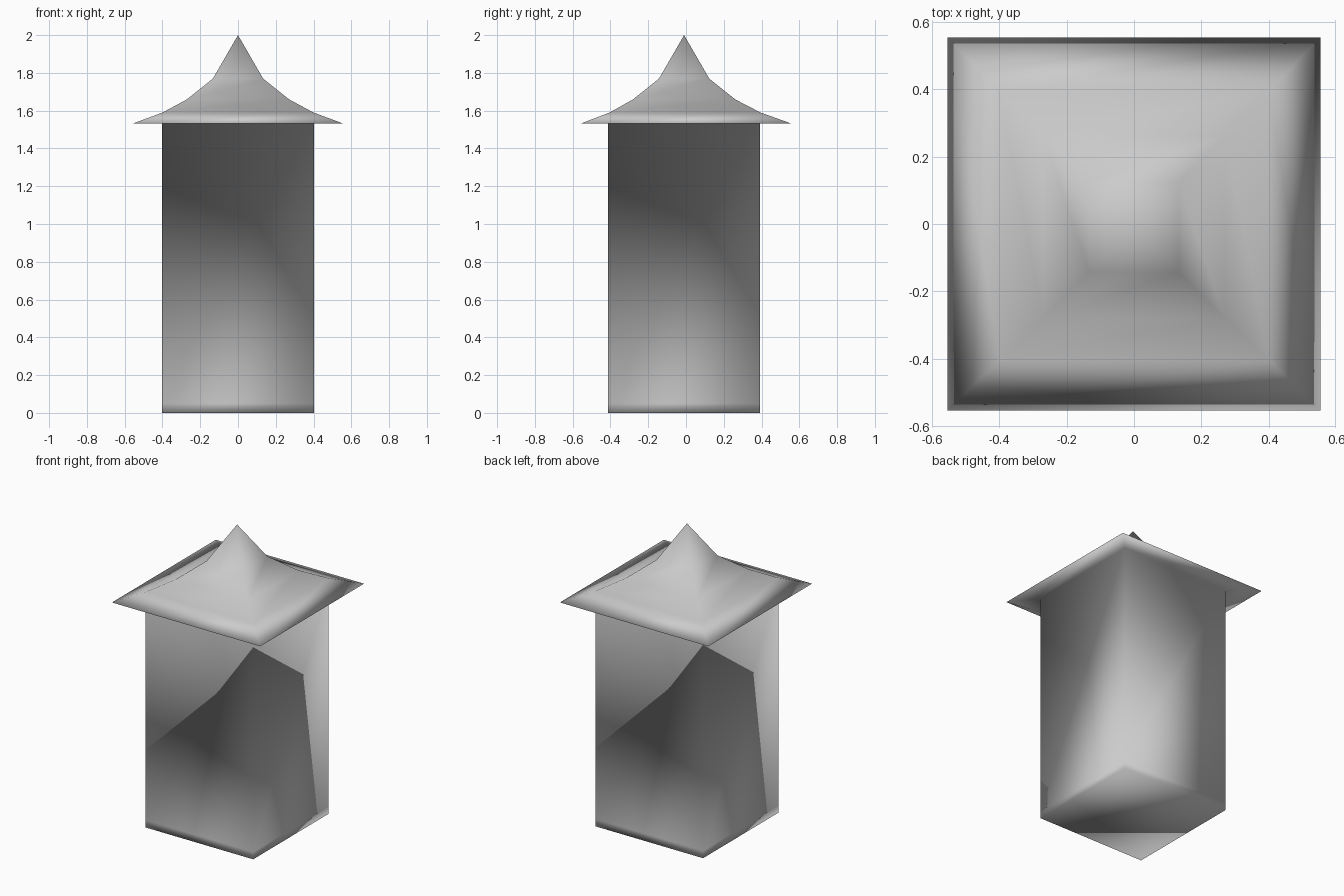
import bpy
import bmesh

if "Cube" in bpy.data.objects:
    bpy.data.objects.remove(bpy.data.objects["Cube"])

# One plain grey for the whole tower
grey = bpy.data.materials.new("light grey")
grey.diffuse_color = (0.6, 0.6, 0.6, 1.0)
grey.use_nodes = True
grey.node_tree.nodes["Principled BSDF"].inputs["Base Color"].default_value = grey.diffuse_color


def square_loft(name, rings, tip):
    """Loft square rings (half width, y centre, z) from a flat base to a tip."""
    bm = bmesh.new()
    loops = []
    for half, cy, z in rings:
        loops.append([bm.verts.new((sx * half, cy + sy * half, z))
                      for sx, sy in ((-1, -1), (1, -1), (1, 1), (-1, 1))])
    bm.faces.new(reversed(loops[0]))
    for low, high in zip(loops, loops[1:]):
        for i in range(4):
            j = (i + 1) % 4
            bm.faces.new((low[i], low[j], high[j], high[i]))
    apex = bm.verts.new(tip)
    for i in range(4):
        bm.faces.new((loops[-1][i], loops[-1][(i + 1) % 4], apex))
    bmesh.ops.recalc_face_normals(bm, faces=bm.faces)
    # Fully smooth, so shaft, soffit and roof shade as one skin
    for face in bm.faces:
        face.smooth = True
    mesh = bpy.data.meshes.new(name)
    bm.to_mesh(mesh)
    bm.free()
    mesh.materials.append(grey)
    obj = bpy.data.objects.new(name, mesh)
    bpy.context.collection.objects.link(obj)
    return obj


# Square shaft with a narrow foot band, soffit, and a concave roof with spire
shaft = [(0.402, -0.01, 0.0), (0.402, -0.01, 0.05), (0.402, -0.01, 1.553)]
roof = [(0.554, 0.0, 1.533), (0.40, -0.005, 1.59),
        (0.27, -0.01, 1.66), (0.133, -0.01, 1.77)]
square_loft("roofed_tower", shaft + roof, tip=(0.0, -0.01, 2.0))
